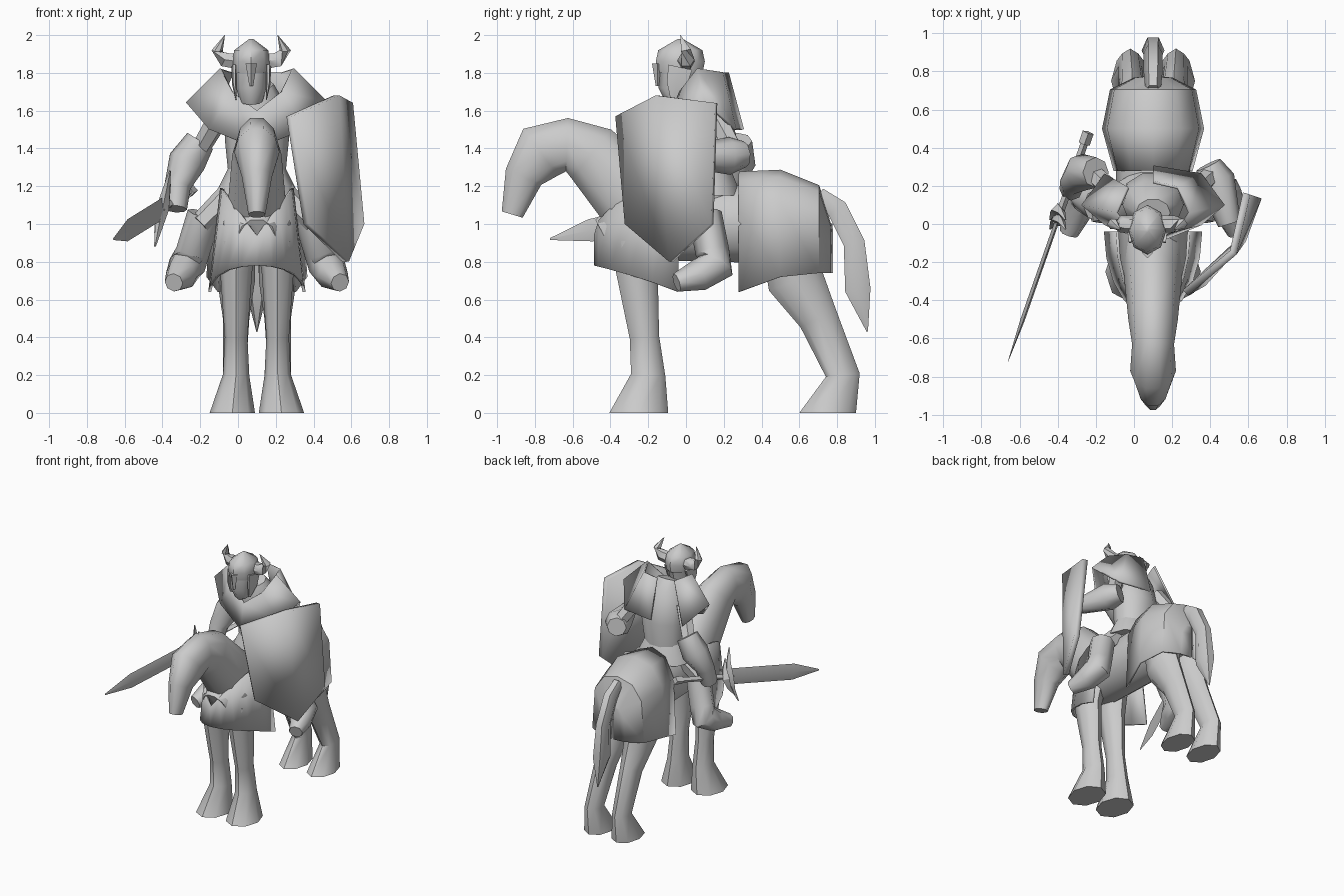
import bpy
import bmesh
import math
from mathutils import Vector

if "Cube" in bpy.data.objects:
    bpy.data.objects.remove(bpy.data.objects["Cube"])

MID = .1  # centre line of horse and rider
HEAD = .07  # centre line of the rider's head
GREY = (.6, .6, .6, 1)

material = bpy.data.materials.new("plain_grey")
material.use_nodes = True
material.diffuse_color = GREY
material.node_tree.nodes["Principled BSDF"].inputs["Base Color"].default_value = GREY


def finish(name, bm, thickness=0, angle=50):
    """Turn a bmesh into a finished, shaded object."""
    bmesh.ops.recalc_face_normals(bm, faces=bm.faces)
    mesh = bpy.data.meshes.new(name)
    bm.to_mesh(mesh)
    bm.free()
    mesh.materials.append(material)
    obj = bpy.data.objects.new(name, mesh)
    bpy.context.collection.objects.link(obj)
    if thickness:
        solid = obj.modifiers.new("thickness", "SOLIDIFY")
        solid.thickness = thickness
        solid.offset = 0
    bpy.ops.object.select_all(action="DESELECT")
    obj.select_set(True)
    bpy.context.view_layer.objects.active = obj
    bpy.ops.object.shade_smooth_by_angle(angle=math.radians(angle))


def bridge(bm, rings, closed):
    """Join rows of vertices with quads."""
    for low, high in zip(rings, rings[1:]):
        count = len(low)
        for i in range(count if closed else count - 1):
            j = (i + 1) % count
            bm.faces.new((low[i], low[j], high[j], high[i]))


def tube(name, path, squash=1, sides=8, angle=50):
    """Loft ellipses along (x, y, z, radius); squash scales the radius across."""
    bm = bmesh.new()
    points = [Vector(spec[:3]) for spec in path]
    turns = [math.tau * k / sides for k in range(sides)]
    rings = []
    for i, (point, spec) in enumerate(zip(points, path)):
        before = points[max(i - 1, 0)]
        after = points[min(i + 1, len(points) - 1)]
        along = (after - before).normalized()
        if point.z == 0:  # anything that stands on the ground ends level
            along = Vector((0, 0, -1))
        sideways = Vector((0, 1, 0)) if abs(along.x) > .8 else Vector((1, 0, 0))
        sideways = (sideways - along * sideways.dot(along)).normalized()
        across = along.cross(sideways) * squash
        rings.append([bm.verts.new(point + (sideways * math.cos(t) + across * math.sin(t)) * spec[3])
                      for t in turns])
    bridge(bm, rings, True)
    bm.faces.new(rings[0])
    bm.faces.new(rings[-1])
    finish(name, bm, angle=angle)


def central(name, path, squash=1, sides=8, mid=MID):
    """Tube in the plane of symmetry, along (y, z, radius)."""
    tube(name, [(mid, *spec) for spec in path], squash, sides)


def pair(name, path, squash=1, sides=8, mid=MID):
    """Mirrored tubes, with x counted outward from the centre line."""
    for side, label in ((1, "left"), (-1, "right")):
        mirrored = [(mid + side * x, *rest) for x, *rest in path]
        tube(f"{label}_{name}", mirrored, squash, sides)


def cloth(name, rows, closed=False):
    """Thin sheet from half rows of (outward x, y, z), mirrored over the centre line."""
    bm = bmesh.new()
    rings = []
    for row in rows:
        mirrored = [(-x, y, z) for x, y, z in reversed(row) if x > 0]
        rings.append([bm.verts.new((MID + x, y, z)) for x, y, z in mirrored + row])
    bridge(bm, rings, closed)
    finish(name, bm, thickness=.015)


# Horse body, neck with head, and tail
central("horse_body", [(-.43, .93, .1), (-.3, 1, .18), (.5, 1, .2), (.72, 1, .13)], 1.1, sides=10)
central("horse_neck_and_head", [(-.15, 1, .17), (-.3, 1.15, .15), (-.5, 1.37, .13), (-.63, 1.42, .11),
                                (-.77, 1.38, .12), (-.86, 1.25, .08), (-.92, 1.05, .045)],
        squash=1.35, sides=10)
central("horse_tail", [(.7, 1.15, .04), (.8, 1.08, .05), (.89, .9, .05), (.91, .65, .06), (.96, .43, .003)],
        squash=1.3, sides=6)

# Horse legs with hooves
pair("front_leg", [(.1, -.25, .9, .1), (.11, -.26, .75, .085), (.11, -.22, .4, .06),
                   (.11, -.2, .2, .07), (.13, -.25, 0, .12)], squash=1.3)
pair("hind_leg", [(.11, .55, .9, .1), (.11, .58, .7, .1), (.11, .7, .5, .07),
                  (.12, .83, .2, .06), (.12, .75, 0, .1)], squash=1.5)

# Cloth round the chest of the horse, an arc that rises to a collar
hem, rim = [], []
STEPS = 5
for step in range(STEPS + 1):
    part = step / STEPS
    turn = part * math.pi / 2
    out, back = math.sin(turn) * .25, -math.cos(turn) * .44 - .04
    hem.append((out, back, .78 - .14 * part ** 2))
    rim.append((out * .75, back, .94 + out))
cloth("chest_cloth", [hem, rim])

# Cloth over the hindquarters, arches along the back that close behind
ARCH = ((0, 0), (.55, .07), (.9, .3), (1, 1))
arches = []
for y, width, top, bottom in ((.28, .2, 1.27, .64), (.5, .26, 1.28, .72), (.7, .22, 1.2, .74),
                              (.76, .1, 1, .74), (.77, .01, 1, .74)):
    arches.append([(width * out, y, top + (bottom - top) * down) for out, down in ARCH])
cloth("rump_cloth", arches)

# Rider: torso, flared tunic, thighs and boots
central("torso", [(.13, 1.05, .15), (.12, 1.25, .15), (.13, 1.45, .17), (.1, 1.62, .16), (.06, 1.74, .09)],
        squash=.85, sides=10)
central("tunic_skirt", [(.12, 1.15, .22), (.12, 1.2, .2), (.12, 1.3, .15)], squash=.8, sides=10)
pair("thigh", [(.1, .1, 1.2, .07), (.3, .06, 1, .06)], sides=6)
pair("boot", [(.28, .1, 1.05, .09), (.34, .14, .85, .09), (.37, .16, .78, .1),
              (.4, .07, .73, .085), (.44, -.05, .69, .05)])

# Shoulder cape with raised collar and pointed sides
collar = [(0, -.07, 1.6), (.13, -.03, 1.7), (.19, .06, 1.82), (.13, .19, 1.8), (0, .22, 1.8)]
edge = [(0, -.1, 1.4), (.25, 0, 1.5), (.37, .1, 1.64), (.25, .26, 1.5), (0, .3, 1.5)]
cloth("shoulder_cape", [collar, edge])

# Head, helmet, cheek guards and horns
central("head", [(-.03, 1.65, .06), (-.05, 1.72, .08), (-.03, 1.85, .09)], squash=1.2, mid=HEAD)
central("helmet", [(-.03, 1.8, .09), (-.03, 1.86, .1), (-.03, 1.92, .09), (-.03, 1.98, .01)],
        squash=1.3, mid=HEAD)
central("nose_guard", [(-.15, 1.85, .03), (-.15, 1.73, .01)], sides=4, mid=HEAD)
pair("cheek_guard", [(.09, -.03, 1.83, .015), (.09, -.05, 1.74, .012), (.08, -.07, 1.66, .003)],
     squash=5, sides=6, mid=HEAD)
pair("horn", [(.07, 0, 1.86, .045), (.14, 0, 1.87, .045), (.18, 0, 1.92, .03), (.14, -.03, 2, .001)],
     sides=6, mid=HEAD)

# Arms with heavy gauntlets, the left one bent forward behind the shield
pair("upper_arm", [(.18, .14, 1.6, .06), (.31, .26, 1.38, .05)], sides=6)
tube("right_gauntlet", [(-.2, .27, 1.44, .08), (-.27, .27, 1.33, .1), (-.32, .22, 1.2, .07),
                        (-.33, .18, 1.08, .06)])
tube("left_gauntlet", [(.39, .31, 1.37, .07), (.43, .23, 1.36, .1), (.5, 0, 1.36, .06)])

# Sword: grip, blade and swept guards along one line
POMMEL, TIP = Vector((-.24, .48, 1.18)), Vector((-.66, -.72, .92))


def sword_part(name, stations, squash=1):
    path = [(*POMMEL.lerp(TIP, part), radius) for part, radius in stations]
    tube(name, path, squash, sides=4, angle=30)


sword_part("sword_pommel", [(0, .03), (.05, .03)])
sword_part("sword_grip", [(.05, .02), (.4, .02)])
sword_part("sword_blade", [(.36, .012), (.82, .012), (1, .001)], squash=5)
hilt = POMMEL.lerp(TIP, .38)
for name, shift, reach in (("front", 0, .2), ("rear", .05, .13)):
    guard = []
    for lift in (-1, -.5, 0, .5, 1):
        spot = hilt + Vector((lift * .04, shift - lift * lift * .05, lift * reach))
        guard.append((*spot, .035 - abs(lift) * .03))
    tube(f"{name}_sword_guard", guard, sides=4, angle=30)

# Shield: two bent panels with a peaked top and pointed foot
bm = bmesh.new()
columns = [[bm.verts.new(corner) for corner in column] for column in (
    [(.27, -.36, 1.57), (.36, -.31, 1)], [(.52, -.15, 1.68), (.57, -.08, .8)],
    [(.59, .16, 1.64), (.65, .14, 1)])]
bridge(bm, columns, False)
finish("shield", bm, thickness=.04, angle=20)
